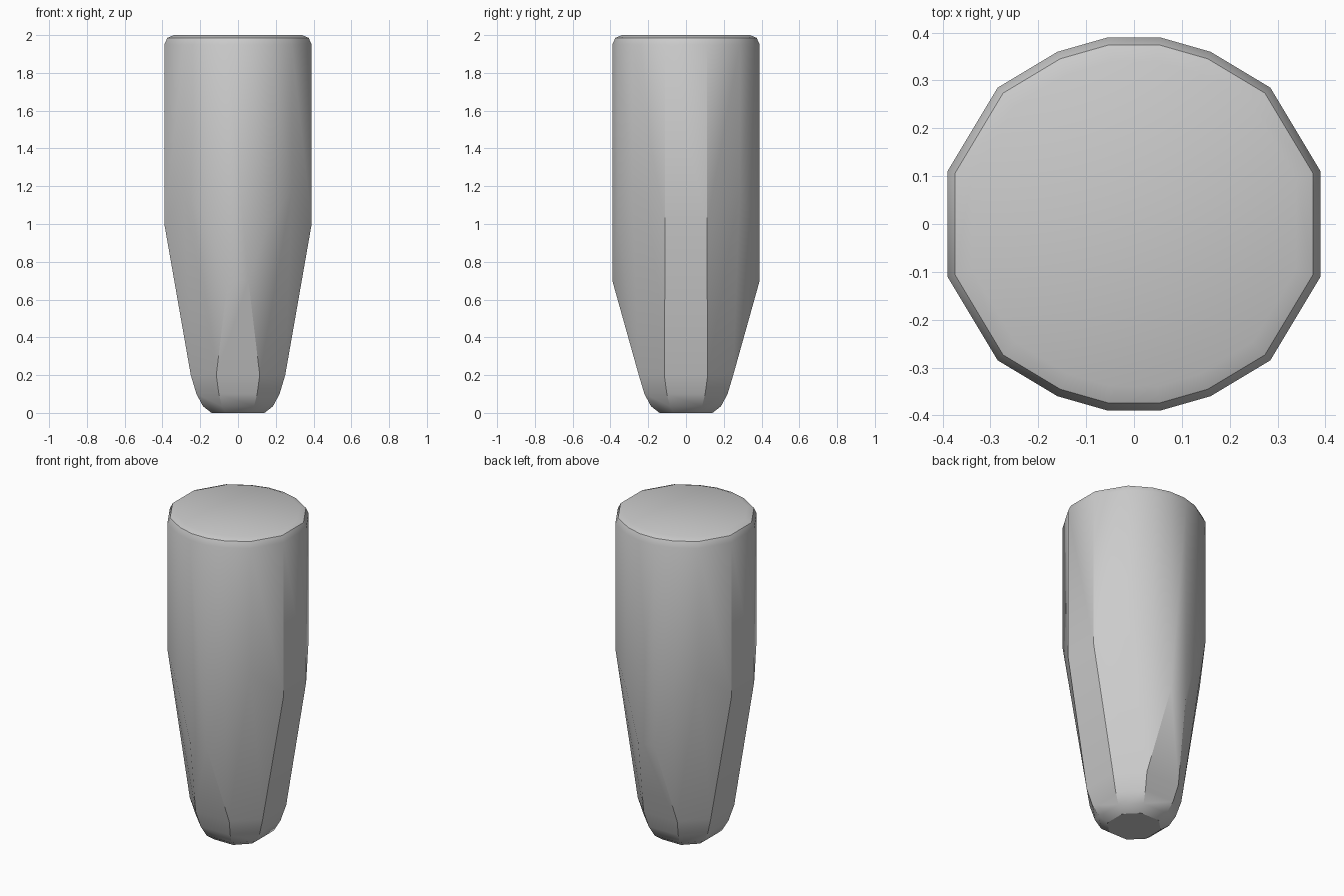
import bpy
import bmesh
import math

cube = bpy.data.objects.get("Cube")
if cube:
    bpy.data.objects.remove(cube, do_unlink=True)

# One quarter of the barrel outline: x, y, height where the taper starts
OUTLINE = [(0.055, 0.39, 0.70), (0.16, 0.36, 1.00),
           (0.285, 0.285, 1.18), (0.39, 0.11, 1.00)]
# Rounded upper rim: outline scale, height
RIM = [(1.0, 1.95), (0.96, 1.985), (0.87, 2.0)]
# Rounded tip, nearly eight-sided: half width, height
TIP = [(0.14, 0.0), (0.185, 0.035), (0.22, 0.1), (0.25, 0.2)]

# Gather the control points of a quarter
quarter = []
for x, y, taper in OUTLINE:
    quarter.append((x, y, taper))
    quarter += [(x * s, y * s, z) for s, z in RIM]
for r, z in TIP:
    quarter += [(r * 0.46, r, z), (r, r * 0.46, z)]

# Mirror to all four quarters and wrap them in a convex skin
bm = bmesh.new()
for sx in (-1, 1):
    for sy in (-1, 1):
        for x, y, z in quarter:
            bm.verts.new((x * sx, y * sy, z))
hull = bmesh.ops.convex_hull(bm, input=bm.verts)
spare = {g for g in hull["geom_interior"] + hull["geom_unused"]
         if isinstance(g, bmesh.types.BMVert)}
bmesh.ops.delete(bm, geom=list(spare), context='VERTS')
bmesh.ops.dissolve_limit(bm, angle_limit=math.radians(1),
                         verts=bm.verts, edges=bm.edges)
bmesh.ops.recalc_face_normals(bm, faces=bm.faces)

mesh = bpy.data.meshes.new("tapered_peg")
bm.to_mesh(mesh)
bm.free()
peg = bpy.data.objects.new("tapered_peg", mesh)
bpy.context.collection.objects.link(peg)

# Plain grey finish
grey = bpy.data.materials.new("plain_grey")
grey.use_nodes = True
colour = (0.6, 0.6, 0.6, 1.0)
grey.diffuse_color = colour
grey.node_tree.nodes["Principled BSDF"].inputs["Base Color"].default_value = colour
mesh.materials.append(grey)

# Soft barrel with crisp cap edges
bpy.ops.object.select_all(action='DESELECT')
peg.select_set(True)
bpy.context.view_layer.objects.active = peg
bpy.ops.object.shade_smooth_by_angle(angle=math.radians(30))
